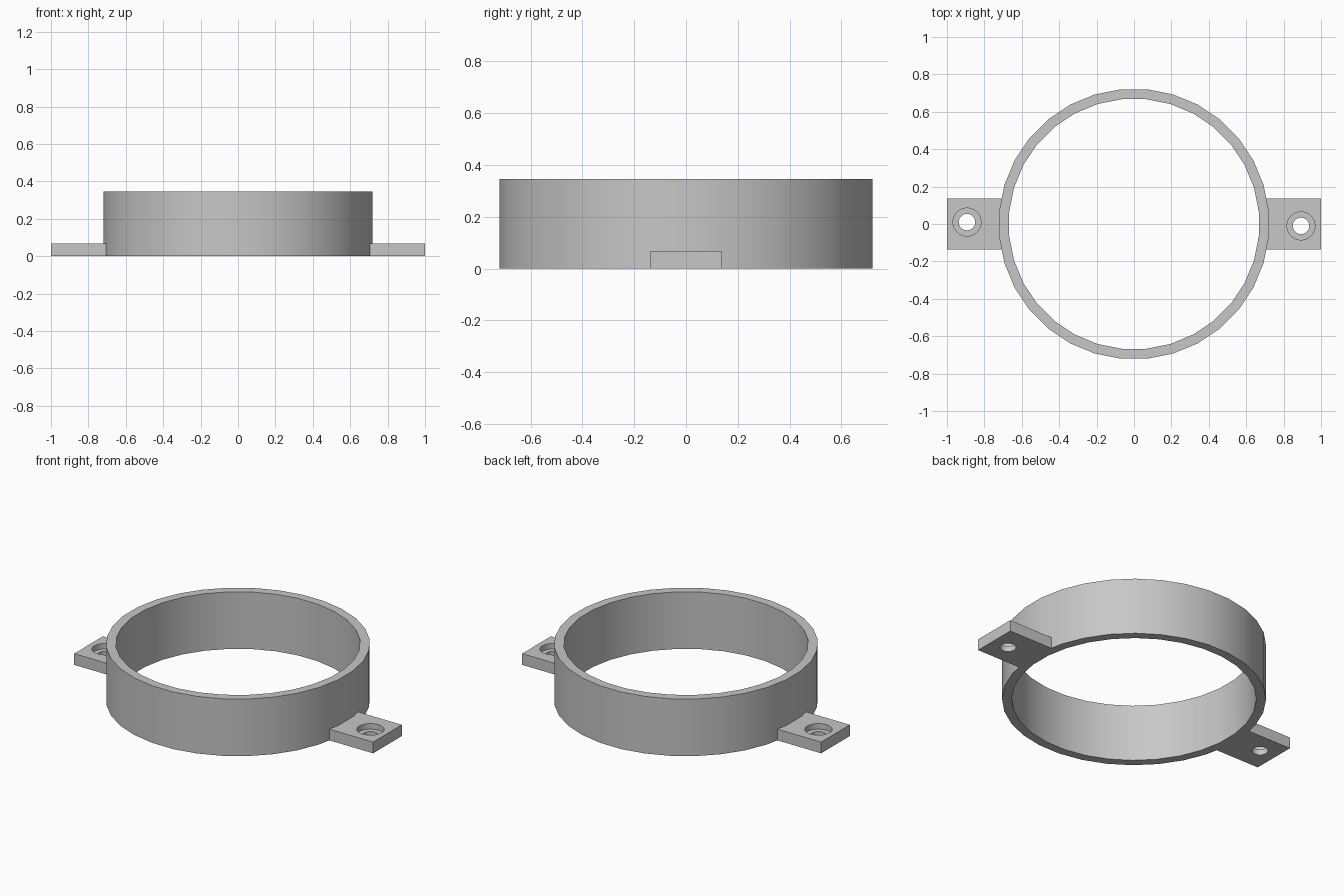
import bpy
import math

SIDES = 32
HEIGHT = 0.345
TAB_HEIGHT = 0.068
HALF_STEP = math.pi / SIDES

cube = bpy.data.objects.get("Cube")
if cube:
    bpy.data.objects.remove(cube, do_unlink=True)

grey = bpy.data.materials.new("plain_grey")
grey.use_nodes = True
colour = (0.57, 0.57, 0.57, 1)
grey.diffuse_color = colour
grey.node_tree.nodes["Principled BSDF"].inputs["Base Color"].default_value = colour


def cylinder(name, radius, bottom, top, x=0, y=0):
    """Upright cylinder whose flats face the axes."""
    bpy.ops.mesh.primitive_cylinder_add(
        vertices=SIDES, radius=radius, depth=top - bottom,
        location=(x, y, (bottom + top) / 2), rotation=(0, 0, HALF_STEP))
    bpy.context.object.name = name
    return bpy.context.object


def combine(target, tool, operation):
    """Apply a boolean and remove the tool."""
    tool.hide_render = True
    bpy.context.view_layer.objects.active = target
    mod = target.modifiers.new(tool.name, "BOOLEAN")
    mod.operation = operation
    mod.solver = "EXACT"
    mod.object = tool
    bpy.ops.object.modifier_apply(modifier=mod.name)
    bpy.data.objects.remove(tool, do_unlink=True)


# Outer wall with a low bar across it; the bore leaves a tab at each end
clamp = cylinder("mounting_ring", 0.72 / math.cos(HALF_STEP), 0, HEIGHT)
bpy.ops.mesh.primitive_cube_add(size=1, location=(0, 0, TAB_HEIGHT / 2))
bar = bpy.context.object
bar.name = "tab_bar"
bar.scale = (2, 0.274, TAB_HEIGHT)
combine(clamp, bar, "UNION")
combine(clamp, cylinder("bore", 0.667 / math.cos(HALF_STEP), -0.1, 0.5), "DIFFERENCE")

# Stepped screw hole in each tab
for side in (-1, 1):
    x, y = side * 0.893, side * -0.01
    combine(clamp, cylinder("screw_hole", 0.044, -0.1, 0.2, x, y), "DIFFERENCE")
    combine(clamp, cylinder("screw_head_recess", 0.075, 0.034, 0.2, x, y), "DIFFERENCE")

# Finish
clamp.data.materials.clear()
clamp.data.materials.append(grey)
bpy.ops.object.select_all(action="DESELECT")
clamp.select_set(True)
bpy.context.view_layer.objects.active = clamp
bpy.ops.object.shade_smooth_by_angle(angle=math.radians(30))
